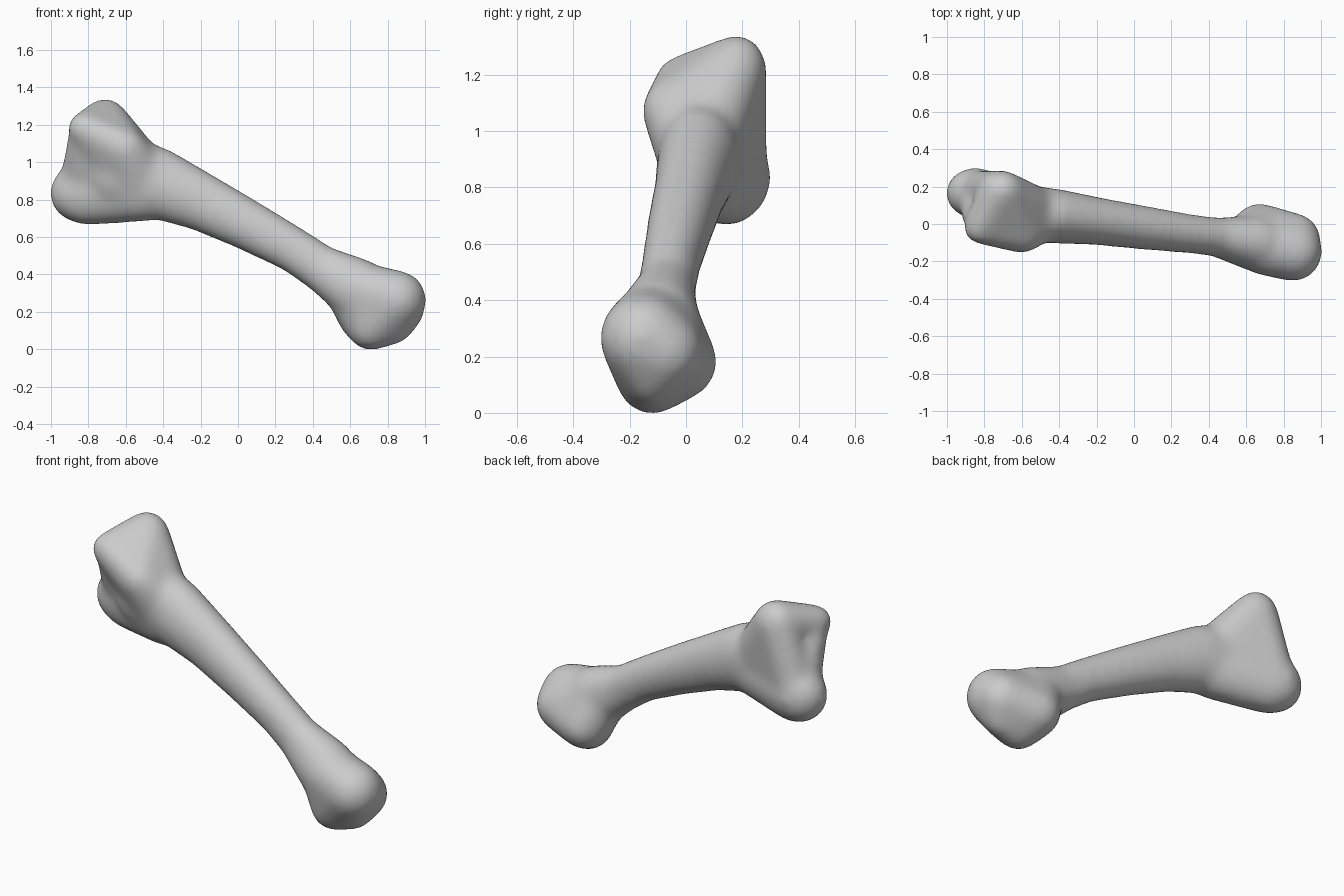
import bpy
import bmesh

cube = bpy.data.objects.get("Cube")
if cube:
    bpy.data.objects.remove(cube, do_unlink=True)

# Unit ball directions used for every rounded swelling
ball = bmesh.new()
bmesh.ops.create_icosphere(ball, subdivisions=3, radius=1)
directions = [v.co.copy() for v in ball.verts]
ball.free()

GROW = 0.009  # allowance for the later smoothing


def add_hull(target, balls):
    """Add the convex skin around balls given as (x, y, z, radius, depth radius)."""
    bm = bmesh.new()
    for x, y, z, r, ry in balls:
        for d in directions:
            bm.verts.new((x + d.x * (r + GROW), y + d.y * (ry + GROW), z + d.z * (r + GROW)))
    bmesh.ops.convex_hull(bm, input=bm.verts[:])
    loose = [v for v in bm.verts if not v.link_faces]
    bmesh.ops.delete(bm, geom=loose, context='VERTS')
    mesh = bpy.data.meshes.new("hull")
    bm.to_mesh(mesh)
    bm.free()
    target.from_mesh(mesh)
    bpy.data.meshes.remove(mesh)


# Swellings along the shaft, from the wide end to the round end
shaft = [
    (-.62, .06, .94, .19, .14),
    (-.45, .045, .895, .185, .14),
    (-.20, .015, .79, .15, .12),
    (.05, -.02, .665, .13, .11),
    (.30, -.053, .53, .115, .097),
    (.45, -.07, .43, .118, .097),
    (.64, -.10, .32, .16, .14),
]

# Wide end: three knuckles joined by webs to the shaft and each other
low_knuckle = (-.85, .165, .835, .15, .13)
low_heel = (-.81, .15, .805, .135, .12)
top_knuckle = (-.71, .18, 1.22, .115, .10)
front_knuckle = (-.825, -.02, 1.18, .08, .08)
front_ridge = (-.60, -.06, 1.07, .10, .09)
webs = [
    [low_knuckle, low_heel, (-.50, .05, .86, .17, .13)],
    [(-.83, .18, .87, .11, .10), top_knuckle, (-.54, .06, .93, .16, .13)],
    [front_knuckle, front_ridge, top_knuckle, (-.53, .03, .92, .165, .125)],
    [(-.815, .02, 1.12, .09, .08), (-.82, .14, .92, .12, .12), (-.60, .05, .95, .16, .12)],
]

# Round end: large condyle, rear bulge, lower bulge and a filled neck
round_head = [
    (.85, -.15, .265, .15, .15),
    (.86, -.08, .22, .13, .13),
    (.82, -.12, .15, .12, .10),
    (.67, -.03, .18, .13, .135),
    (.71, -.12, .12, .12, .12),
    (.69, -.125, .31, .14, .14),
    (.62, -.07, .30, .14, .12),
]

bm = bmesh.new()
for a, b in zip(shaft, shaft[1:]):
    add_hull(bm, [a, b])
for part in webs + [round_head]:
    add_hull(bm, part)
mesh = bpy.data.meshes.new("bone")
bm.to_mesh(mesh)
bm.free()
bone = bpy.data.objects.new("bone", mesh)
bpy.context.collection.objects.link(bone)

# Plain grey surface
grey = bpy.data.materials.new("light grey")
grey.use_nodes = True
colour = (.6, .6, .6, 1)
grey.diffuse_color = colour
grey.node_tree.nodes["Principled BSDF"].inputs["Base Color"].default_value = colour

# Fuse into one skin and soften the joins
remesh = bone.modifiers.new("fuse", 'REMESH')
remesh.mode = 'VOXEL'
remesh.voxel_size = 0.015
remesh.use_smooth_shade = True
smooth = bone.modifiers.new("soften", 'SMOOTH')
smooth.factor = 0.5
smooth.iterations = 50
bpy.context.view_layer.update()
graph = bpy.context.evaluated_depsgraph_get()
skin = bpy.data.meshes.new_from_object(bone.evaluated_get(graph))
bone.modifiers.clear()
bone.data = skin
skin.name = "bone_skin"
bpy.data.meshes.remove(mesh)
skin.materials.clear()
skin.materials.append(grey)
for poly in skin.polygons:
    poly.use_smooth = True
    poly.material_index = 0
skin.update()
